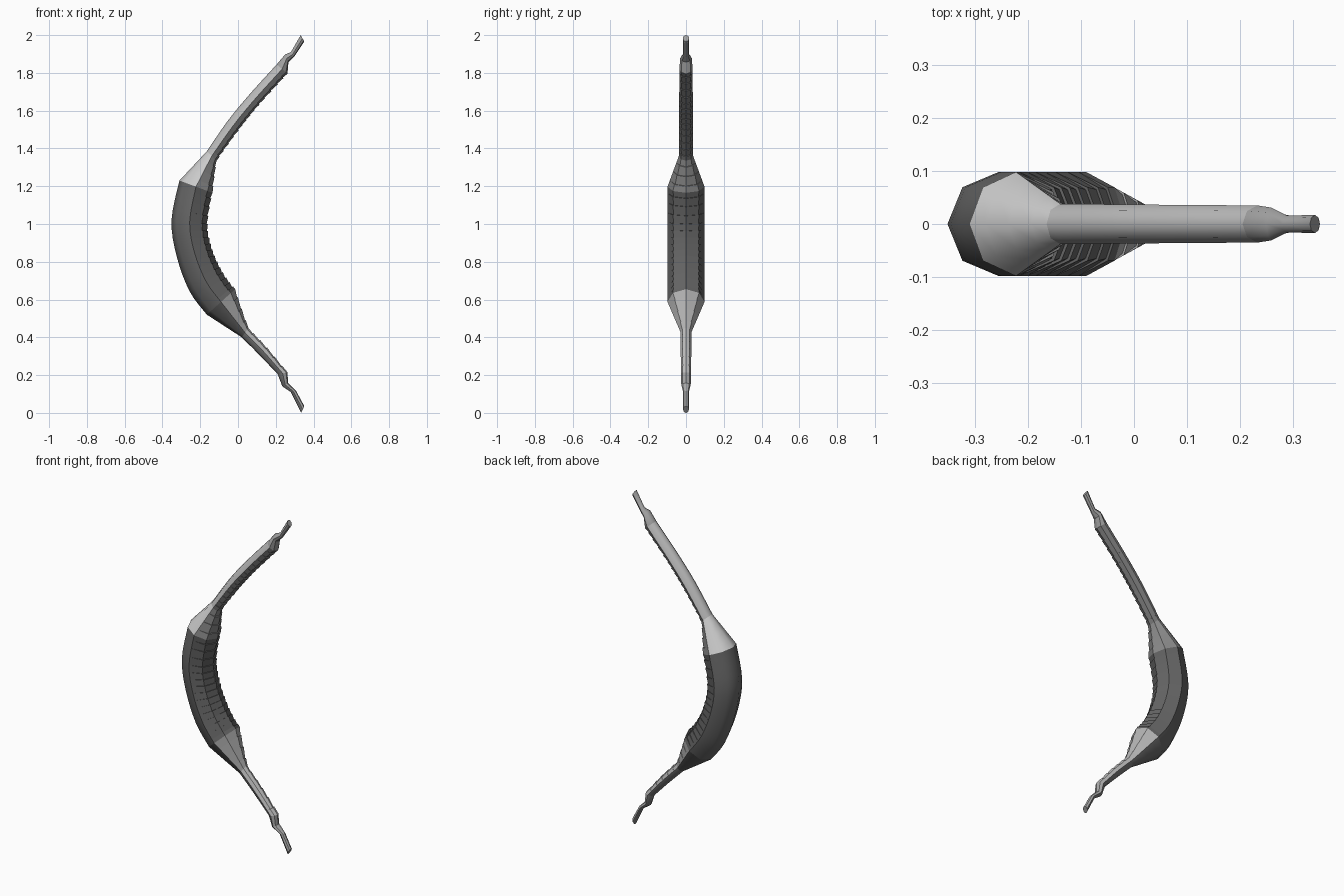
import bpy, bmesh, math
from mathutils import Vector

if "Cube" in bpy.data.objects:
    bpy.data.objects.remove(bpy.data.objects["Cube"])


def grey(v):
    """Shared grey material of the given lightness."""
    name = "grey_%02d" % round(v * 100)
    m = bpy.data.materials.get(name) or bpy.data.materials.new(name)
    m.diffuse_color = (v, v, v, 1)
    m.use_nodes = True
    m.node_tree.nodes["Principled BSDF"].inputs["Base Color"].default_value = m.diffuse_color
    return m


def spline(p, t, i):
    """Catmull-Rom point between p[i] and p[i+1]."""
    a, b, c, d = p[max(i - 1, 0)], p[i], p[i + 1], p[min(i + 2, len(p) - 1)]
    return 0.5 * (2 * b + (c - a) * t + (2 * a - 5 * b + 4 * c - d) * t * t
                  + (3 * b - a - 3 * c + d) * t ** 3)


def sweep(name, stations, steps, back, belly, lip=0.0, cap_start=False, cap_end=False):
    """Octagonal tube; each station is back x, back z, belly x, belly z, half width.
    lip gives the belly overlapping wrap steps."""
    p = [Vector(s) for s in stations]
    rows = [spline(p, k / steps, i) for i in range(len(p) - 1) for k in range(steps)] + [p[-1]]
    # inner rows occur twice: raised end of one wrap, start of the next
    rows = [(r, h) for j, r in enumerate(rows)
            for h in ((lip, 0.0) if lip and 0 < j < len(rows) - 1 else (0.0,))]
    bm = bmesh.new()
    rings = []
    for (bx, bz, ix, iz, w), h in rows:
        mid = Vector(((bx + ix) / 2, 0, (bz + iz) / 2))
        axis = Vector(((bx - ix) / 2, 0, (bz - iz) / 2))
        ring = []
        for k in range(8):
            a = k * math.pi / 4
            d = axis * math.cos(a) + Vector((0, w * math.sin(a), 0))
            if 3 <= k <= 5:
                d *= 1 - h / axis.length
            ring.append(bm.verts.new(mid + d))
        rings.append(ring)
    for r0, r1 in zip(rings, rings[1:]):
        for k in range(8):
            f = bm.faces.new((r0[k], r0[(k + 1) % 8], r1[(k + 1) % 8], r1[k]))
            # rounded back is smooth, wrapped belly is faceted
            f.material_index = 1 if 2 <= k <= 5 else 0
            f.smooth = f.material_index == 0
    if cap_start:
        bm.faces.new(rings[0])
    if cap_end:
        bm.faces.new(rings[-1])
    bmesh.ops.remove_doubles(bm, verts=bm.verts[:], dist=1e-5)
    bmesh.ops.recalc_face_normals(bm, faces=bm.faces[:])
    # the first back face must look outward
    bm.faces.ensure_lookup_table()
    if bm.faces[0].normal.y < 0:
        bmesh.ops.reverse_faces(bm, faces=bm.faces[:])
    me = bpy.data.meshes.new(name)
    bm.to_mesh(me)
    bm.free()
    me.materials.append(grey(back))
    me.materials.append(grey(belly))
    ob = bpy.data.objects.new(name, me)
    bpy.context.collection.objects.link(ob)
    return ob


# shared joint sections
upper_end = (.205, 1.845, .262, 1.795, .035)
upper_root = (-.165, 1.385, -.113, 1.335, .038)
grip_top = (-.31, 1.23, -.135, 1.165, .098)
grip_bottom = (-.165, .52, -.015, .655, .098)
lower_root = (.02, .40, .055, .45, .028)
lower_end = (.21, .205, .262, .215, .027)

# string nocks at both tips
sweep("upper_nock", [(.332, 2.0, .351, 1.966, .017), (.28, 1.91, .297, 1.885, .016),
                     (.25, 1.898, .267, 1.857, .031), upper_end], 1, .36, .3, cap_start=True)
sweep("lower_nock", [lower_end, (.235, .14, .265, .158, .025),
                     (.28, .11, .308, .116, .016), (.334, 0.0, .351, .036, .016)],
      1, .22, .4, cap_end=True)

# slim limbs
sweep("upper_limb", [upper_end, (.06, 1.685, .114, 1.632, .036),
                     (-.055, 1.545, .003, 1.495, .037), upper_root], 5, .5, .2, lip=.005)
sweep("lower_limb", [lower_root, (.115, .305, .155, .345, .028), lower_end], 3, .2, .5, lip=.004)

# tapers and thick grip
sweep("upper_taper", [upper_root, grip_top], 4, .62, .25, lip=.005)
sweep("grip", [grip_top, (-.352, 1.02, -.16, 1.0, .098), (-.325, .83, -.135, .865, .098),
               (-.257, .645, -.08, .745, .098), grip_bottom], 4, .14, .13, lip=.006)
sweep("lower_taper", [grip_bottom, lower_root], 4, .14, .45, lip=.005)
